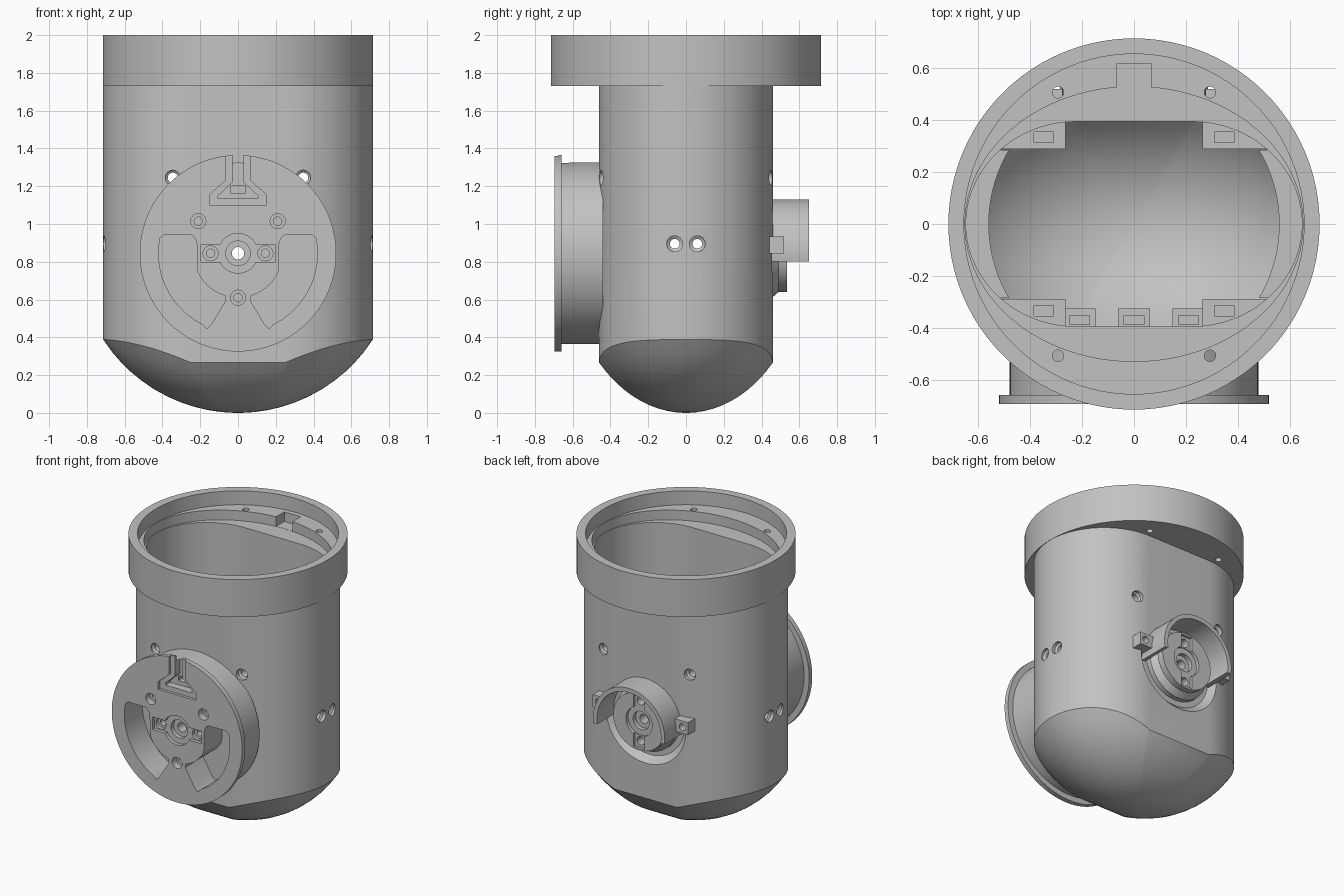
import bpy, bmesh, math
from math import sin, cos, radians, pi, sqrt

if "Cube" in bpy.data.objects:
    bpy.data.objects.remove(bpy.data.objects["Cube"])

CZ = 0.845                      # height of the pivot axis
N = 96
grey = bpy.data.materials.new("plain grey")
grey.diffuse_color = (0.54, 0.54, 0.54, 1)
grey.use_nodes = True
grey.node_tree.nodes["Principled BSDF"].inputs["Base Color"].default_value = grey.diffuse_color


def loft(name, loops):
    """Solid skinned through closed loops of equal length, capped at both ends."""
    bm = bmesh.new()
    rings = [[bm.verts.new(p) for p in lp] for lp in loops]
    n = len(rings[0])
    for a, b in zip(rings, rings[1:]):
        for i in range(n):
            bm.faces.new((a[i], a[(i + 1) % n], b[(i + 1) % n], b[i]))
    bm.faces.new(rings[0])
    bm.faces.new(rings[-1])
    bmesh.ops.recalc_face_normals(bm, faces=bm.faces)
    me = bpy.data.meshes.new(name)
    bm.to_mesh(me)
    bm.free()
    me.materials.append(grey)
    ob = bpy.data.objects.new(name, me)
    bpy.context.collection.objects.link(ob)
    return ob


def place(p, axis, t):
    return {'x': (t, p[0], p[1]), 'y': (p[0], t, p[1]), 'z': (p[0], p[1], t)}[axis]


def prism(name, pts, axis, lo, hi):
    return loft(name, [[place(p, axis, t) for p in pts] for t in (lo, hi)])


def box(name, x0, x1, y0, y1, z0, z1):
    return prism(name, [(x0, y0), (x1, y0), (x1, y1), (x0, y1)], 'z', z0, z1)


def circle(u, v, r, n=N, r2=None):
    r2 = r2 or r
    return [(u + r * cos(2 * pi * i / n), v + r2 * sin(2 * pi * i / n)) for i in range(n)]


def arc(u, v, r, a0, a1, n=24):
    return [(u + r * cos(radians(a0 + (a1 - a0) * i / n)),
             v + r * sin(radians(a0 + (a1 - a0) * i / n))) for i in range(n + 1)]


def turned(name, u, v, axis, profile, n=N):
    """Turned solid along an axis; profile is (radius, position) pairs."""
    return loft(name, [[place(p, axis, t) for p in circle(u, v, r, n)] for r, t in profile])


def boolean(targets, tools, op='DIFFERENCE'):
    for ob in targets:
        for tool in tools:
            m = ob.modifiers.new("b", 'BOOLEAN')
            m.operation, m.solver, m.object = op, 'EXACT', tool
            bpy.context.view_layer.objects.active = ob
            bpy.ops.object.modifier_apply(modifier=m.name)
    for tool in tools:
        bpy.data.objects.remove(tool)


def outline(rx, ry, xf, n=48):
    """Flat front and back of half width xf, joined by half ellipses."""
    right = [(xf + (rx - xf) * cos(a), ry * sin(a)) for a in (pi * (i / n - 0.5) for i in range(n + 1))]
    return right + [(-x, -y) for x, y in right]


def shell(name, rx, ry, xf, dome, top):
    """Column with that outline and an ellipsoid bottom (radii in x, y, z)."""
    ax, ay, az = dome
    pts = outline(rx, ry, xf)
    loops = []
    for s in (0.03, 0.12, 0.22, 0.32, 0.42, 0.52, 0.62, 0.71, 0.79, 0.86, 0.93, 1.0):
        loops.append([(s * x, s * y, 0.85 - az * sqrt(1 - (s * x / ax) ** 2 - (s * y / ay) ** 2))
                      for x, y in pts])
    loops.append([(x, y, top) for x, y in pts])
    return loft(name, loops)


# main housing with top collar
body = shell("housing", 0.714, 0.46, 0.25, (0.85, 0.692, 0.85), 1.85)
boolean([body], [turned("collar", 0, 0, 'z', [(0.716, 1.73), (0.716, 2)])], 'UNION')
half = [[place(p, 'y', t) for p in arc(0, CZ, r, 180, 360, 40)] for r, t in ((0.28, 0.415), (0.335, 0.47))]
boolean([body], [
    turned("lip", 0, 0, 'z', [(0.656, 1.90), (0.656, 2.1)]),
    prism("neck", circle(0, 0, 0.652, N, 0.53), 'z', 1.83, 1.95),
    box("key", -0.065, 0.065, 0.4, 0.62, 1.831, 1.95),
    shell("cavity", 0.648, 0.395, 0.22, (0.785, 0.627, 0.785), 1.86),
    loft("dish", half)])
boolean([body], [turned("bolt", sx * 0.293, sy * 0.508, 'z', [(0.022, 1.6), (0.022, 2.1)], 20)
                 for sx in (-1, 1) for sy in (-1, 1)])

# inner mounting blocks with nut slots
corners, sides = [], []
for sx in (-1, 1):
    for sy in (-1, 1):
        x0, x1 = sorted((sx * 0.265, sx * 0.58))
        y0, y1 = sorted((sy * 0.29, sy * 0.45))
        ob = box("corner_block", x0, x1, y0, y1, 1.17, 1.33)
        boolean([ob], [prism("limit", outline(0.685, 0.43, 0.235), 'z', 1, 1.5)], 'INTERSECT')
        x0, x1 = sorted((sx * 0.31, sx * 0.385))
        y0, y1 = sorted((sy * 0.315, sy * 0.355))
        boolean([ob], [box("slot", x0, x1, y0, y1, 1.2, 1.4)])
        corners.append(ob)
    a = math.degrees(math.asin(0.285 / 0.56))
    wall = [0.285 * (1 - i / 12) for i in range(25)]
    pts = arc(0, 0, 0.56, -a, a) + [(0.235 + 0.45 * sqrt(1 - (y / 0.43) ** 2), y) for y in wall]
    sides.append(prism("side_mount", [(sx * x, y) for x, y in pts], 'z', 0.83, 0.96))
for x, z in ((-0.21, 1.01), (0.21, 1.01), (0, 0.61)):
    ob = box("front_block", x - 0.062, x + 0.062, -0.41, -0.325, z - 0.06, z + 0.06)
    boolean([ob], [box("slot", x - 0.038, x + 0.038, -0.387, -0.352, z - 0.04, z + 0.1)])

# through holes with countersinks
for x in (-0.345, 0.345):
    boolean([body] + corners, [turned("hole", x, 1.245, 'y', [
        (0.04, -0.5), (0.04, -0.43), (0.027, -0.42), (0.027, 0.42), (0.04, 0.43), (0.04, 0.5)], 24)])
for y in (-0.06, 0.06):
    boolean([body] + sides, [turned("hole", y, 0.895, 'x', [
        (0.042, -0.8), (0.042, -0.69), (0.026, -0.68), (0.026, 0.68), (0.042, 0.69), (0.042, 0.8)], 24)])

# front drum with flange
drum = turned("front_drum", 0, CZ, 'y', [(0.48, -0.44), (0.48, -0.66), (0.52, -0.66), (0.52, -0.695)])
pocket = ([(-0.39, 0.1)] + arc(0, 0, 0.42, 169, 243) + [(-0.165, -0.4), (-0.14, -0.375), (-0.065, -0.25)]
          + arc(0, 0, 0.235, 253, 205, 12) + [(-0.218, 0.05), (-0.228, 0.08), (-0.25, 0.1)])
tools = [prism("pocket", [(s * x, CZ + z) for x, z in pocket], 'y', -0.8, -0.49) for s in (-1, 1)]
tee = [(0.065, 1.45), (0.065, 1.23), (0.15, 1.155), (0.15, 1.10)]
tee_in = [(0.03, 1.45), (0.03, 1.22), (0.105, 1.15), (0.105, 1.135)]
for pts, depth in ((tee, -0.675), (tee_in, -0.62)):
    tools.append(prism("tee", pts + [(-x, z) for x, z in reversed(pts)], 'y', -0.8, depth))
tools.append(box("window", -0.04, 0.04, -0.7, -0.55, 1.165, 1.20))
# horn seat
tools.append(box("bar", -0.197, 0.197, -0.8, -0.67, CZ - 0.045, CZ + 0.045))
tools.append(turned("seat", 0, CZ, 'y', [(0.105, -0.8), (0.105, -0.67)], 40))
tools.append(turned("seat", 0, CZ, 'y', [(0.065, -0.8), (0.065, -0.64)], 40))
for x, z in ((-0.21, 1.015), (0.21, 1.015), (0, 0.61), (-0.145, CZ), (0.145, CZ)):
    tools.append(turned("screw", x, z, 'y', [(0.04, -0.8), (0.04, -0.645), (0.022, -0.645), (0.022, -0.5)], 24))
boolean([drum], tools)

# rear hub
hub = turned("rear_hub", 0, CZ, 'y', [(0.24, 0.40), (0.24, 0.45), (0.205, 0.49), (0.205, 0.535)], 64)
tools = [box("bar", -0.045, 0.045, 0.515, 0.6, CZ - 0.19, CZ + 0.19),
         turned("seat", 0, CZ, 'y', [(0.105, 0.51), (0.105, 0.6)], 40),
         turned("seat", 0, CZ, 'y', [(0.065, 0.48), (0.065, 0.6)], 40)]
tools += [turned("screw", 0, CZ + s * 0.145, 'y', [(0.03, 0.45), (0.03, 0.6)], 24) for s in (-1, 1)]
boolean([hub], tools)
boolean([body, drum, hub], [turned("axle_bore", 0, CZ, 'y', [(0.033, -1), (0.033, 1)], 24)])

# rear guard arc and ears
prism("rear_guard", arc(0, CZ, 0.285, -9, 189, 48) + arc(0, CZ, 0.255, 189, -9, 48), 'y', 0.41, 0.65)
for s in (-1, 1):
    x0, x1 = sorted((s * 0.275, s * 0.38))
    ear = box("rear_ear", x0, x1, 0.42, 0.52, 0.845, 0.935)
    boolean([ear], [turned("hole", s * 0.335, 0.89, 'y', [(0.025, 0.45), (0.025, 0.6)], 20)])

# shading
bpy.ops.object.select_all(action='DESELECT')
for ob in bpy.context.scene.objects:
    ob.select_set(True)
bpy.context.view_layer.objects.active = body
bpy.ops.object.shade_smooth_by_angle(angle=radians(25))
